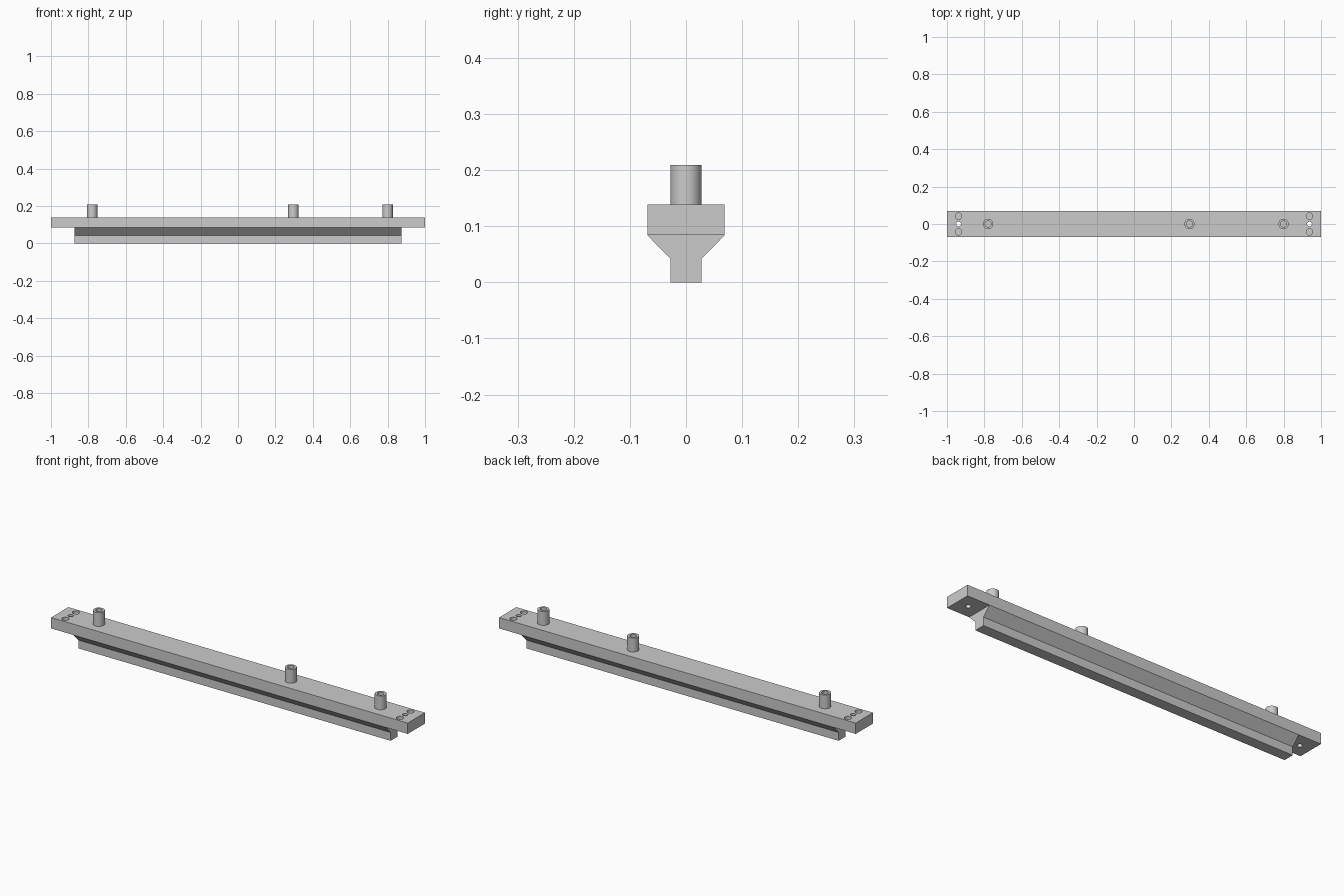
import bpy
import bmesh

cube = bpy.data.objects.get("Cube")
if cube:
    bpy.data.objects.remove(cube, do_unlink=True)

# Single metal colour
metal = bpy.data.materials.new("light_grey_metal")
metal.use_nodes = True
colour = (0.6, 0.6, 0.6, 1)
metal.diffuse_color = colour
metal.node_tree.nodes["Principled BSDF"].inputs["Base Color"].default_value = colour

HALF_W, BAR_BOTTOM, BAR_TOP = 0.069, 0.084, 0.139
POST_R, POST_TOP = 0.0275, 0.209


def extrude_profile(name, profile, half_length):
    """Extrude a (y, z) outline along x, centred on the origin."""
    bm = bmesh.new()
    face = bm.faces.new([bm.verts.new((-half_length, y, z)) for y, z in profile])
    out = bmesh.ops.extrude_face_region(bm, geom=[face])
    moved = [v for v in out["geom"] if isinstance(v, bmesh.types.BMVert)]
    bmesh.ops.translate(bm, verts=moved, vec=(2 * half_length, 0, 0))
    bmesh.ops.recalc_face_normals(bm, faces=bm.faces)
    mesh = bpy.data.meshes.new(name)
    bm.to_mesh(mesh)
    bm.free()
    obj = bpy.data.objects.new(name, mesh)
    bpy.context.collection.objects.link(obj)
    mesh.materials.append(metal)
    return obj


def cylinder(name, x, y, radius, bottom, top):
    bpy.ops.mesh.primitive_cylinder_add(vertices=32, radius=radius, depth=top - bottom,
                                        location=(x, y, (top + bottom) / 2))
    obj = bpy.context.object
    obj.name = name
    obj.data.materials.append(metal)
    return obj


def activate(obj):
    bpy.ops.object.select_all(action="DESELECT")
    obj.select_set(True)
    bpy.context.view_layer.objects.active = obj


def drill(obj, x, y, radius, bottom, top):
    """Cut a round hole and remove the cutter."""
    cutter = cylinder("hole_cutter", x, y, radius, bottom, top)
    cutter.hide_render = True
    mod = obj.modifiers.new("hole", "BOOLEAN")
    mod.operation, mod.solver, mod.object = "DIFFERENCE", "EXACT", cutter
    activate(obj)
    bpy.ops.object.modifier_apply(modifier=mod.name)
    bpy.data.objects.remove(cutter, do_unlink=True)


def smooth(obj):
    activate(obj)
    bpy.ops.object.shade_smooth_by_angle(angle=0.6)


# Mounting bar with a through hole and two blind holes at each end
bar = extrude_profile("mounting_bar", [(-HALF_W, BAR_BOTTOM), (HALF_W, BAR_BOTTOM),
                                       (HALF_W, BAR_TOP), (-HALF_W, BAR_TOP)], 1.0)
for x in (-0.938, 0.938):
    drill(bar, x, 0, 0.0125, 0.05, 0.2)
    for y in (-0.042, 0.042):
        drill(bar, x, y, 0.017, BAR_TOP - 0.035, 0.2)
smooth(bar)

# Tapered keel below the bar
half = [(POST_R, 0), (POST_R, 0.042), (HALF_W, BAR_BOTTOM)]
extrude_profile("tapered_keel", half + [(-y, z) for y, z in reversed(half)], 0.875)

# Hollow posts on top
for i, x in enumerate((-0.78, 0.296, 0.8)):
    post = cylinder(f"hollow_post_{i + 1}", x, 0, POST_R, BAR_TOP, POST_TOP)
    drill(post, x, 0, 0.016, BAR_TOP + 0.01, POST_TOP + 0.05)
    smooth(post)
